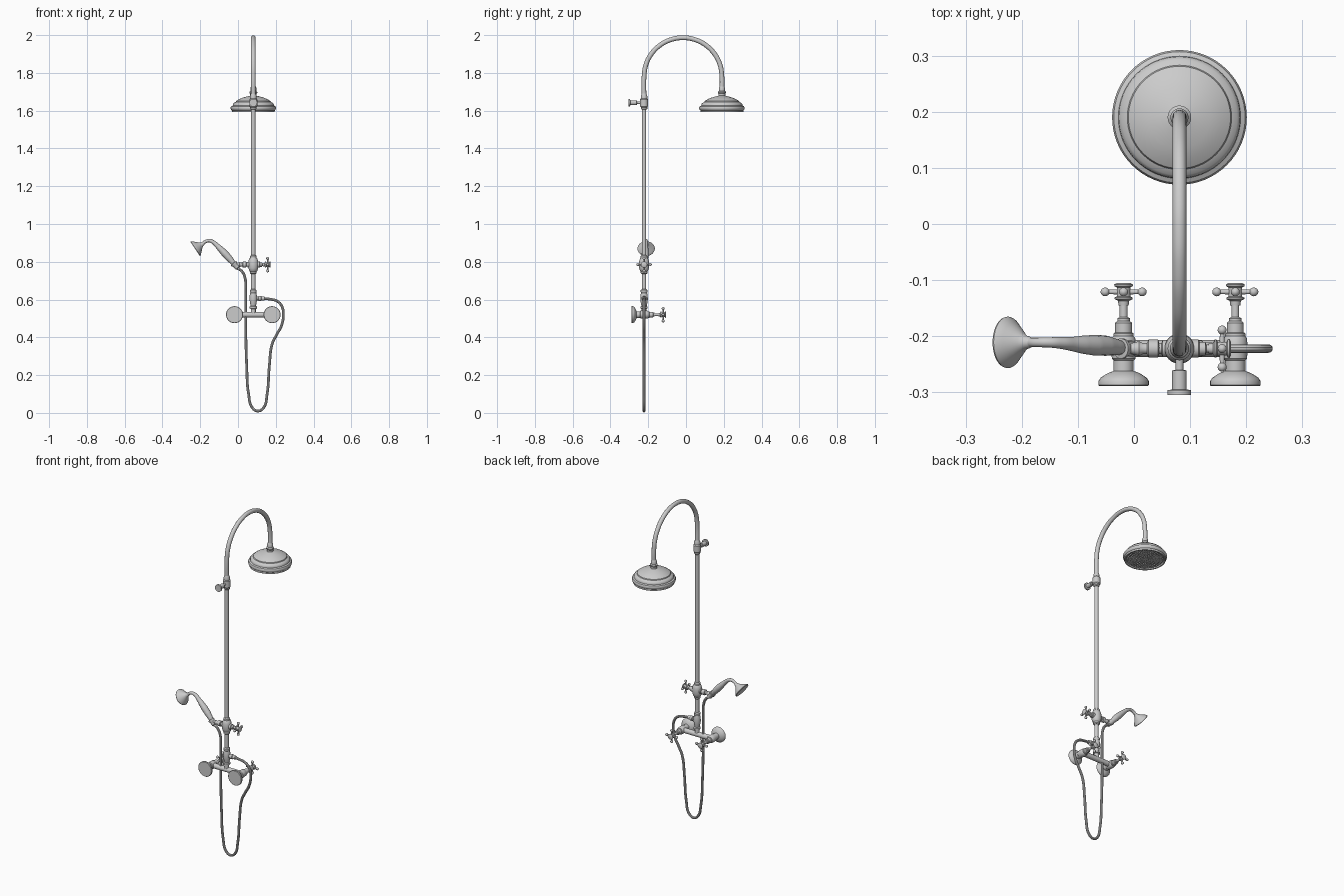
import bpy, bmesh, math
from mathutils import Vector

PX, PY = 0.081, -0.222          # riser axis
X, Y, Z = Vector((1, 0, 0)), Vector((0, 1, 0)), Vector((0, 0, 1))


def finish(name, bm):
    bmesh.ops.remove_doubles(bm, verts=bm.verts, dist=1e-5)
    bmesh.ops.recalc_face_normals(bm, faces=bm.faces)
    me = bpy.data.meshes.new(name)
    bm.to_mesh(me)
    bm.free()
    ob = bpy.data.objects.new(name, me)
    bpy.context.collection.objects.link(ob)
    return ob


def revolve(bm, prof, origin, axis, seg):
    """Spin (radius, distance) pairs round an axis, closing both ends."""
    prof = [(0, prof[0][1])] + list(prof) + [(0, prof[-1][1])]
    rot = Z.rotation_difference(Vector(axis).normalized())
    vs = [bm.verts.new(Vector(origin) + rot @ Vector((r, 0, h))) for r, h in prof]
    es = [bm.edges.new(p) for p in zip(vs, vs[1:])]
    bmesh.ops.spin(bm, geom=vs + es, cent=origin, axis=rot @ Z,
                   angle=2 * math.pi, steps=seg, use_merge=False)


def lathe(name, prof, origin, axis=Z, seg=32):
    bm = bmesh.new()
    revolve(bm, prof, origin, axis, seg)
    return finish(name, bm)


def tube(name, pts, radius, radii=None, res=8, sides=4):
    cu = bpy.data.curves.new(name, 'CURVE')
    cu.dimensions = '3D'
    cu.bevel_depth, cu.bevel_resolution = radius, sides
    cu.resolution_u, cu.use_fill_caps = res, True
    sp = cu.splines.new('BEZIER')
    sp.bezier_points.add(len(pts) - 1)
    for i, (b, p) in enumerate(zip(sp.bezier_points, pts)):
        b.co = p
        b.handle_left_type = b.handle_right_type = 'AUTO'
        b.radius = radii[i] / radius if radii else 1
    ob = bpy.data.objects.new(name, cu)
    bpy.context.collection.objects.link(ob)
    bpy.context.view_layer.objects.active = ob
    bpy.ops.object.select_all(action='DESELECT')
    ob.select_set(True)
    bpy.ops.object.convert(target='MESH')
    return bpy.context.object


def cross_handle(name, hub, axis, side):
    """Hub with four ball-ended spokes."""
    bm = bmesh.new()
    revolve(bm, [(.009, -.024), (.010, -.016), (.016, -.013), (.016, -.010), (.012, -.008),
                 (.012, .008), (.016, .010), (.017, .013), (.012, .016)], hub, axis, 24)
    spoke = [(.005, 0), (.004, .026)]
    spoke += [(.008 * math.sin(a), .033 - .008 * math.cos(a))
              for a in [math.pi * k / 8 for k in range(1, 8)]]
    spoke.append((.001, .041))
    up = Vector(axis).cross(side)
    for d in (side, -side, up, -up):
        revolve(bm, spoke, hub, d, 14)
    return finish(name, bm)


# Riser and overhead arch
R, cy, cz = .206, -.016, 1.78
arch = [(PX, PY, 1.66)]
arch += [(PX, cy - R * math.cos(a), cz + R * math.sin(a))
         for a in [math.pi * k / 10 for k in range(11)]]
arch.append((PX, cy + R, 1.70))
tube("arch_pipe", arch, .0125)
lathe("riser_pipe", [(.0115, .62), (.0115, 1.66)], (PX, PY, 0), seg=24)

# Overhead rose
lathe("shower_rose", [(.102, 1.598), (.106, 1.592), (.113, 1.592), (.114, 1.602), (.118, 1.605),
                      (.120, 1.611), (.120, 1.617), (.117, 1.623), (.109, 1.627), (.108, 1.635),
                      (.103, 1.641), (.093, 1.646), (.091, 1.651), (.075, 1.661), (.055, 1.669),
                      (.035, 1.675), (.018, 1.679), (.018, 1.690), (.021, 1.694), (.021, 1.700),
                      (.016, 1.705), (.016, 1.722), (.0125, 1.728)], (PX, cy + R, 0), seg=64)
bm = bmesh.new()
for ring in range(1, 7):
    n = ring * 8
    for k in range(n):
        a = 2 * math.pi * k / n
        r = ring * .0157
        revolve(bm, [(.0035, 0), (.002, .007)],
                (PX + r * math.cos(a), cy + R + r * math.sin(a), 1.599), -Z, 6)
finish("rose_nozzles", bm)

# Wall bracket
lathe("bracket_collar", [(.0125, 1.605), (.017, 1.61), (.017, 1.618), (.021, 1.623), (.021, 1.660),
                         (.017, 1.665), (.017, 1.678), (.0125, 1.69)], (PX, PY, 0))
lathe("wall_bracket", [(.007, 0), (.007, .038), (.013, .039), (.013, .073), (.021, .074),
                       (.021, .083)], (PX, PY, 1.642), -Y)

# Diverter body, its handle and the hand shower holder
DZ = .785
lathe("diverter_body", [(.0125, -.05), (.018, -.045), (.018, -.036), (.021, -.033), (.026, -.018),
                        (.027, 0), (.026, .018), (.021, .033), (.018, .036), (.018, .045),
                        (.0125, .05)], (PX, PY, DZ))
lathe("diverter_stem", [(.016, .015), (.016, .034), (.012, .036), (.012, .046), (.007, .048),
                        (.007, .070)], (PX, PY, DZ), X, 24)
cross_handle("diverter_handle", Vector((PX + .076, PY, DZ)), X, Y)
lathe("holder_arm", [(.015, .015), (.015, .03), (.010, .032), (.010, .036), (.016, .038), (.016, .055),
                     (.010, .058), (.010, .066), (.013, .072), (.009, .088)],
      (PX, PY, DZ), -X, 24)
lathe("holder_cradle", [(.010, -.018), (.014, -.014), (.014, .004), (.018, .012), (.018, .018),
                        (.012, .019)], (-.012, PY, .779), (-.66, 0, .75), 24)

# Hand shower
hand = [(.004, PY, .762), (-.014, PY, .780), (-.034, -.219, .804), (-.050, -.217, .822),
        (-.070, -.216, .844), (-.092, -.215, .867), (-.108, -.214, .883), (-.130, -.212, .903),
        (-.152, -.211, .912), (-.172, -.211, .907), (-.190, -.211, .893)]
tube("hand_shower_handle", hand, .01,
     [.009, .010, .015, .018, .0185, .016, .013, .0105, .009, .0085, .0085])
lathe("hand_shower_head", [(.0085, 0), (.011, .006), (.012, .011), (.017, .018), (.026, .027),
                           (.036, .038), (.044, .046), (.046, .050), (.045, .053), (.040, .052)],
      (-.183, -.211, .8975), (-.83, 0, -.55), 40)

# Flexible hose
hose = [(.002, .764), (.022, .748), (.037, .715), (.041, .64), (.041, .45), (.046, .25), (.056, .10),
        (.076, .027), (.105, .010), (.135, .027), (.154, .10), (.166, .25), (.181, .365),
        (.205, .415), (.230, .462), (.240, .52), (.232, .565), (.208, .591), (.170, .602),
        (.125, .606)]
tube("hose", [(x, PY, z) for x, z in hose], .0075, sides=3)

# Riser base with hose outlet
lathe("riser_base", [(.013, .525), (.013, .550), (.019, .553), (.019, .562), (.014, .566), (.017, .580),
                     (.020, .600), (.019, .622), (.016, .636), (.018, .640), (.018, .650),
                     (.0115, .655)], (PX, PY, 0))
lathe("hose_outlet", [(.010, .01), (.010, .026), (.014, .028), (.014, .040), (.011, .043),
                      (.011, .058), (.0075, .062)], (PX, PY, .606), X, 24)

# Mixer bar with a wall flange, valve and handle at each end
VZ = .52
lathe("mixer_bar", [(.015, -.10), (.015, .10)], (PX, PY, VZ), X)
for side, s in (("left", -1), ("right", 1)):
    x = PX + s * .0995
    lathe(side + "_valve", [(.043, -.289), (.045, -.287), (.045, -.280), (.041, -.274), (.032, -.268),
                            (.024, -.264), (.018, -.262), (.018, -.243), (.021, -.240),
                            (.022, -.222), (.021, -.204), (.018, -.200), (.018, -.195),
                            (.015, -.193), (.015, -.176), (.011, -.173), (.011, -.168),
                            (.007, -.166), (.007, -.138)], (x, 0, VZ), Y)
    cross_handle(side + "_valve_handle", Vector((x, -.121, VZ)), Y, X)

# Smooth shading with sharp edges kept
bpy.ops.object.select_all(action='DESELECT')
for ob in bpy.context.scene.objects:
    ob.select_set(True)
    bpy.context.view_layer.objects.active = ob
bpy.ops.object.shade_smooth_by_angle(angle=math.radians(35))
